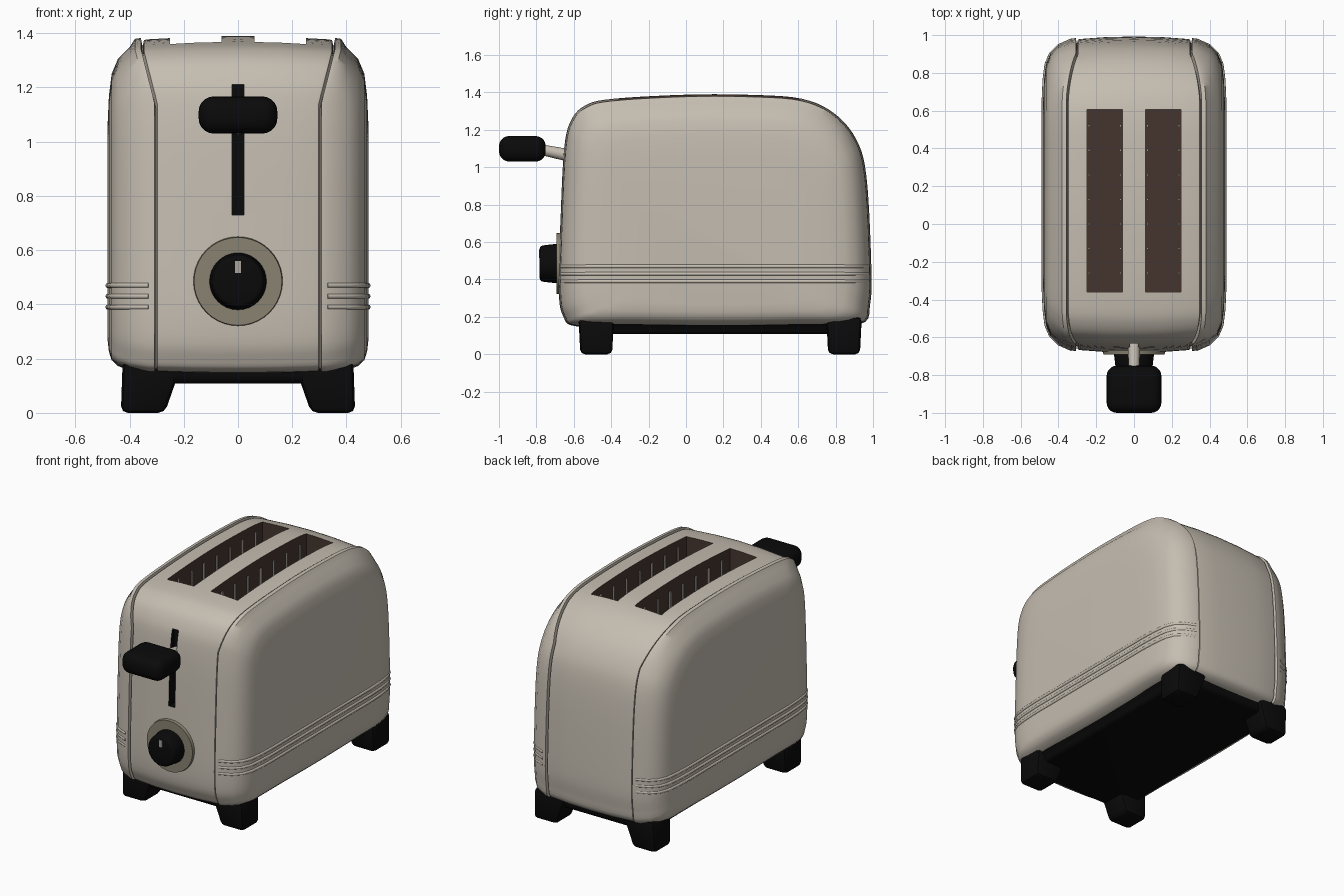
import bpy, bmesh, math
from mathutils import Vector, Matrix

if "Cube" in bpy.data.objects:
    bpy.data.objects.remove(bpy.data.objects["Cube"])


def material(name, rgb):
    m = bpy.data.materials.new(name)
    m.use_nodes = True
    m.diffuse_color = (*rgb, 1)
    bsdf = next(n for n in m.node_tree.nodes if n.type == 'BSDF_PRINCIPLED')
    bsdf.inputs["Base Color"].default_value = (*rgb, 1)
    bsdf.inputs["Roughness"].default_value = 0.6
    return m


CREAM = material("cream enamel", (0.56, 0.51, 0.44))
BROWN = material("dark brown interior", (0.06, 0.036, 0.028))
BLACK = material("black plastic", (0.003, 0.003, 0.003))
OLIVE = material("olive grey metal", (0.25, 0.225, 0.165))
WIRE = material("wire grey", (0.4, 0.37, 0.33))


def finish(name, bm, mats, angle=35):
    bmesh.ops.recalc_face_normals(bm, faces=bm.faces[:])
    mesh = bpy.data.meshes.new(name)
    bm.to_mesh(mesh)
    bm.free()
    for m in mats:
        mesh.materials.append(m)
    for p in mesh.polygons:
        p.use_smooth = True
    mesh.set_sharp_from_angle(angle=math.radians(angle))
    ob = bpy.data.objects.new(name, mesh)
    bpy.context.collection.objects.link(ob)
    return ob


def add_box(bm, lo, hi, mat=0, bevel=0, segments=3):
    lo, hi = Vector(lo), Vector(hi)
    t = Matrix.Translation((lo + hi) / 2) @ Matrix.Diagonal((*(hi - lo), 1))
    verts = bmesh.ops.create_cube(bm, size=1, matrix=t)["verts"]
    faces = {f for v in verts for f in v.link_faces}
    for f in faces:
        f.material_index = mat
    if bevel:
        edges = list({e for v in verts for e in v.link_edges})
        bmesh.ops.bevel(bm, geom=edges, offset=bevel, segments=segments,
                        profile=0.5, affect='EDGES')
    return verts


def cone(name, start, end, r1, r2, mat, sides=32, bevel=0):
    start, end = Vector(start), Vector(end)
    axis = end - start
    t = Matrix.Translation((start + end) / 2) @ axis.to_track_quat('Z', 'Y').to_matrix().to_4x4()
    bm = bmesh.new()
    bmesh.ops.create_cone(bm, cap_ends=True, segments=sides, radius1=r1, radius2=r2,
                          depth=axis.length, matrix=t)
    if bevel:
        rims = [e for e in bm.edges if any(len(f.verts) > 4 for f in e.link_faces)]
        bmesh.ops.bevel(bm, geom=rims, offset=bevel, segments=3, profile=0.5, affect='EDGES')
    return finish(name, bm, [mat])


def smooth_loop(points, steps=5):
    pts, out = [Vector(p) for p in points], []
    for i in range(len(pts)):
        a, b, c, d = (pts[(i + k) % len(pts)] for k in (-1, 0, 1, 2))
        for s in range(steps):
            t = s / steps
            out.append(0.5 * (2 * b + (c - a) * t + (2 * a - 5 * b + 4 * c - d) * t ** 2
                              + (3 * b - a - 3 * c + d) * t ** 3))
    return out


# Body: a side profile lofted across the width, drawn in towards each side
profile = smooth_loop([
    (-0.59, 0.15), (-0.655, 0.2), (-0.68, 0.33), (-0.672, 0.7), (-0.652, 1.1),
    (-0.615, 1.25), (-0.54, 1.33), (-0.4, 1.365), (0, 1.388), (0.35, 1.387),
    (0.62, 1.366), (0.79, 1.29), (0.91, 1.15), (0.965, 0.95), (0.99, 0.5),
    (0.985, 0.27), (0.93, 0.16), (0.6, 0.145), (0.15, 0.14), (-0.3, 0.145)])
MID = Vector((0.155, 0.72))
# half width and inset; the narrow dip is the panel seam
stations = [(0, 0), (0.15, 0.003), (0.285, 0.013), (0.297, 0.016), (0.302, 0.04),
            (0.308, 0.008), (0.33, 0.011), (0.4, 0.042), (0.443, 0.085),
            (0.466, 0.14), (0.476, 0.22), (0.481, 0.33)]


def inset_point(p, inset):
    d = p - MID
    up = inset if d.y > 0 else inset * 0.45
    return MID + Vector((d.x * (1 - inset / 0.83), d.y * (1 - up / 0.67)))


bm = bmesh.new()
full = [(-x, i) for x, i in stations[:0:-1]] + stations
rings = []
for x, inset in full:
    ring = []
    for p in profile:
        top = min(max((p.y - 1.15) / 0.2, 0), 1)
        shift = 0.05 * top if 0.28 < abs(x) < 0.35 else 0
        q = inset_point(p, inset)
        ring.append(bm.verts.new((x + math.copysign(shift, x), q.x, q.y)))
    rings.append(ring)
for a, b in zip(rings, rings[1:]):
    for i in range(len(a)):
        j = (i + 1) % len(a)
        bm.faces.new((a[i], a[j], b[j], b[i]))
bm.faces.new(rings[0])
bm.faces.new(rings[-1])
mats = [CREAM, BROWN, BLACK]
body = finish("body", bm, mats, 40)

# Openings: two bread slots and the lever slot
bm = bmesh.new()
for s in (-1, 1):
    xs = sorted((s * 0.06, s * 0.25))
    add_box(bm, (xs[0], -0.36, 0.4), (xs[1], 0.605, 1.6), 1)
add_box(bm, (-0.022, -0.9, 0.73), (0.022, -0.615, 1.21), 2)
cutter = finish("opening_cutter", bm, mats)
cutter.hide_render = True
mod = body.modifiers.new("openings", 'BOOLEAN')
mod.operation = 'DIFFERENCE'
mod.solver = 'EXACT'
mod.object = cutter
bpy.context.view_layer.objects.active = body
bpy.ops.object.modifier_apply(modifier=mod.name)
bpy.data.objects.remove(cutter)
body.data.set_sharp_from_angle(angle=math.radians(40))

# Bread guide wires inside the slots
bm = bmesh.new()
for x in (-0.238, -0.072, 0.072, 0.238):
    for k in range(7):
        y = -0.26 + k * 0.13
        add_box(bm, (x - 0.005, y - 0.006, 0.41), (x + 0.005, y + 0.006, 1.33))
finish("guide_wires", bm, [WIRE])

# Trim ribs wrapping both sides
for s, side in ((1, "left"), (-1, "right")):
    for n, z in enumerate((0.39, 0.43, 0.47)):
        edge = [(x, i) for x, i in stations if x > 0.32]
        path = [(x, -0.675 + i) for x, i in edge] + [(x, 0.985 - i) for x, i in edge[::-1]]
        cu = bpy.data.curves.new("rib", 'CURVE')
        cu.dimensions = '3D'
        cu.bevel_depth = 0.01
        cu.bevel_resolution = 2
        cu.use_fill_caps = True
        sp = cu.splines.new('POLY')
        sp.points.add(len(path) - 1)
        for pt, (x, y) in zip(sp.points, path):
            pt.co = (s * (x - 0.002), y, z, 1)
        cu.materials.append(CREAM)
        bpy.context.collection.objects.link(bpy.data.objects.new(f"{side}_rib_{n + 1}", cu))

# Base plate
bm = bmesh.new()
add_box(bm, (-0.41, -0.57, 0.09), (0.41, 0.91, 0.2), 0, 0.03)
for v in bm.verts:
    if v.co.z < 0.15:
        v.co.x *= 0.92
        v.co.z += 0.02 * abs(v.co.x) / 0.4
finish("base_plate", bm, [BLACK])

# Feet, flaring inwards at the top
for s, side in ((1, "left"), (-1, "right")):
    for end, y, k in (("front", -0.48, -1), ("back", 0.845, 1)):
        bm = bmesh.new()
        verts = add_box(bm, (0.27, y - 0.085, 0), (0.432, y + 0.085, 0.2))
        for v in verts:
            if v.co.z > 0.1:
                v.co.x = 0.2 if v.co.x < 0.35 else 0.425
                v.co.y += 0.01 if v.co.y > y else -0.01
        bmesh.ops.bevel(bm, geom=bm.edges[:], offset=0.025, segments=2, profile=0.5,
                        affect='EDGES')
        for v in bm.verts:
            v.co.x *= s
        finish(f"{end}_{side}_foot", bm, [BLACK])

# Lever
cone("lever_arm", (0, -0.61, 1.06), (0, -0.78, 1.095), 0.034, 0.028, CREAM, 16)
bm = bmesh.new()
add_box(bm, (-0.145, -1, 1.03), (0.145, -0.75, 1.167), 0, 0.055, 5)
finish("lever_handle", bm, [BLACK])

# Browning dial
cone("dial_plate", (0, -0.64, 0.485), (0, -0.692, 0.485), 0.17, 0.162, OLIVE, 40)
cone("dial_knob", (0, -0.68, 0.485), (0, -0.782, 0.485), 0.107, 0.095, BLACK, 32, 0.015)
bm = bmesh.new()
add_box(bm, (-0.011, -0.786, 0.515), (0.011, -0.778, 0.56))
finish("dial_pointer", bm, [WIRE])
